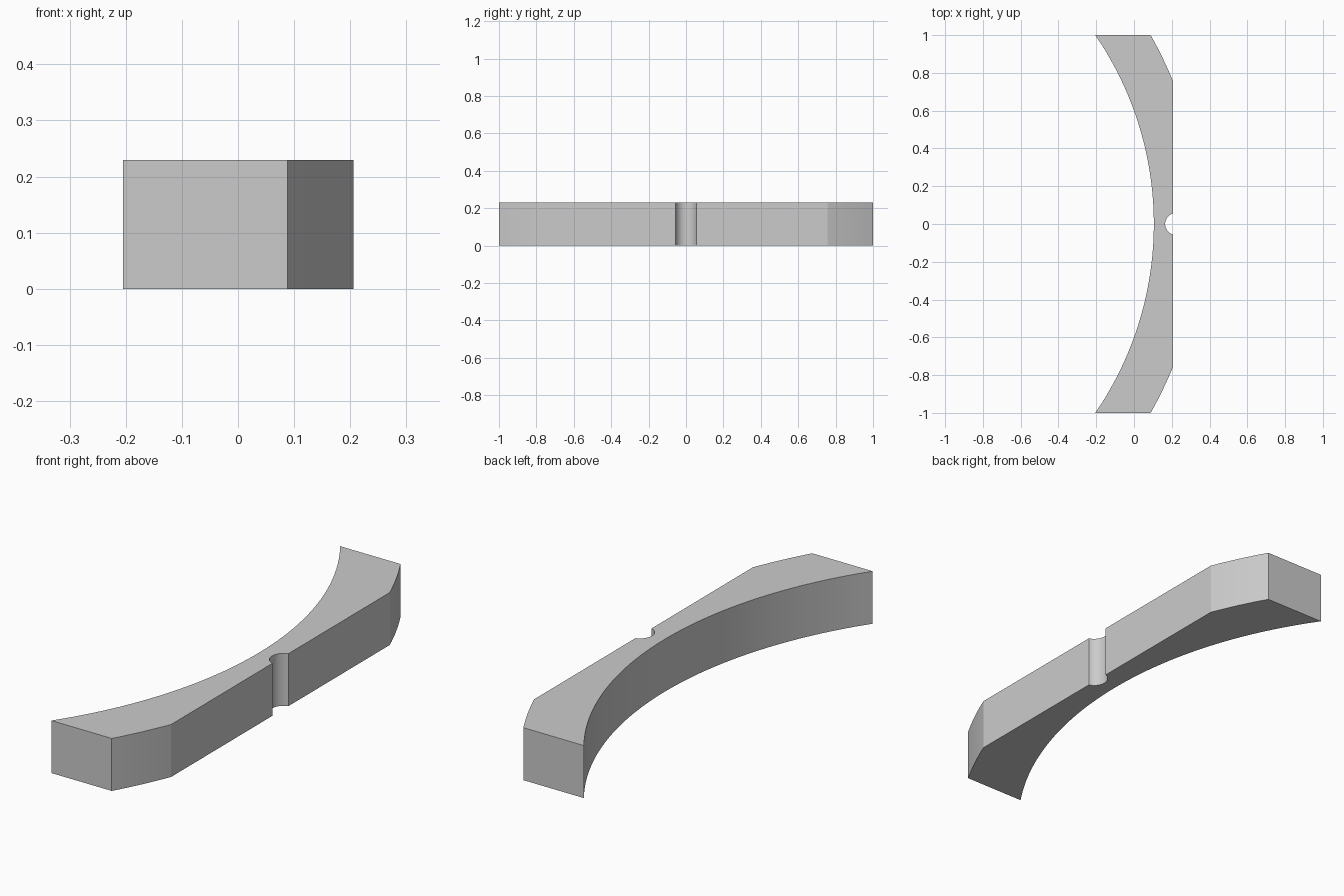
import bpy, bmesh
from math import atan2, cos, sin, sqrt, radians

if "Cube" in bpy.data.objects:
    bpy.data.objects.remove(bpy.data.objects["Cube"])

HALF_WIDTH, HEIGHT = 0.206, 0.23
INNER_R, OUTER_R = 1.768, 2.0165
CENTRE_X = 0.105 - INNER_R          # shared centre of both long arcs
NOTCH_R, NOTCH_X = 0.058, 0.223


def arc(cx, r, start, end, steps):
    """Points on a circle centred on the x axis."""
    angles = [start + (end - start) * i / steps for i in range(steps + 1)]
    return [(cx + r * cos(a), r * sin(a)) for a in angles]


# Angles where the arcs meet the end faces and the flat outer side
inner_end = atan2(1, sqrt(INNER_R ** 2 - 1))
outer_end = atan2(1, sqrt(OUTER_R ** 2 - 1))
flat_x = HALF_WIDTH - CENTRE_X
flat_end = atan2(sqrt(OUTER_R ** 2 - flat_x ** 2), flat_x)
notch_dx = HALF_WIDTH - NOTCH_X
notch_end = atan2(sqrt(NOTCH_R ** 2 - notch_dx ** 2), notch_dx)

# Plan outline: outer arcs and notch, then the inner arc back
outline = (arc(CENTRE_X, OUTER_R, -outer_end, -flat_end, 8)
           + arc(NOTCH_X, NOTCH_R, radians(360) - notch_end, notch_end, 20)
           + arc(CENTRE_X, OUTER_R, flat_end, outer_end, 8)
           + arc(CENTRE_X, INNER_R, inner_end, -inner_end, 48))

# Extrude the outline into a solid
bm = bmesh.new()
base = bm.faces.new([bm.verts.new((x, y, 0)) for x, y in outline])
top = bmesh.ops.extrude_face_region(bm, geom=[base], use_keep_orig=True)["geom"]
bmesh.ops.translate(bm, vec=(0, 0, HEIGHT),
                    verts=[v for v in top if isinstance(v, bmesh.types.BMVert)])
bmesh.ops.recalc_face_normals(bm, faces=bm.faces)
mesh = bpy.data.meshes.new("curved_block")
bm.to_mesh(mesh)
bm.free()

block = bpy.data.objects.new("curved_block", mesh)
bpy.context.collection.objects.link(block)

# Plain grey finish
grey = bpy.data.materials.new("light_grey")
grey.use_nodes = True
colour = (0.6, 0.6, 0.6, 1)
grey.diffuse_color = colour
grey.node_tree.nodes["Principled BSDF"].inputs["Base Color"].default_value = colour
mesh.materials.append(grey)

bpy.context.view_layer.objects.active = block
block.select_set(True)
bpy.ops.object.shade_smooth_by_angle(angle=radians(20))
